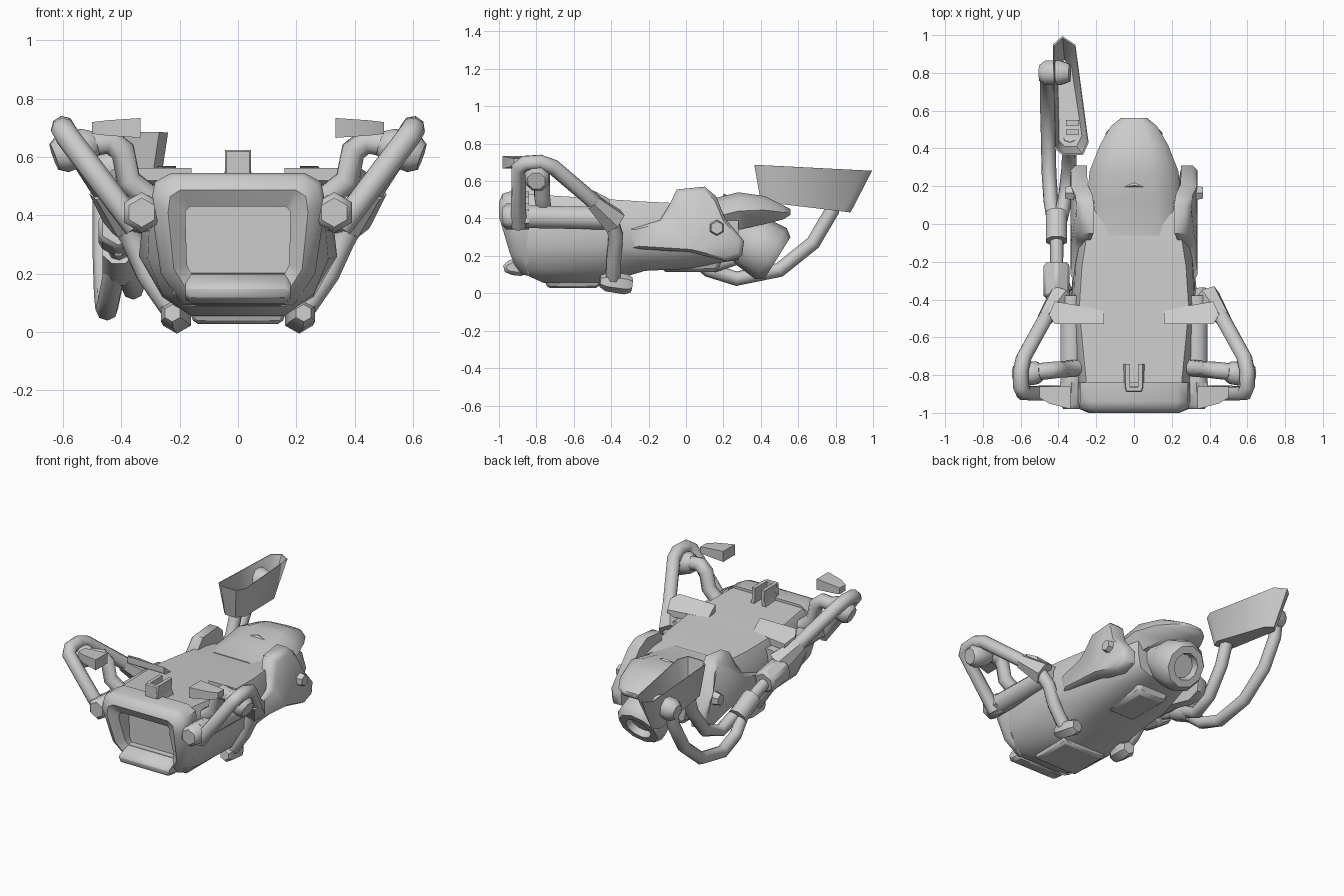
import bpy, bmesh, math
from mathutils import Vector

if "Cube" in bpy.data.objects:
    bpy.data.objects.remove(bpy.data.objects["Cube"])


def finish(name, bm):
    bmesh.ops.recalc_face_normals(bm, faces=bm.faces)
    me = bpy.data.meshes.new(name)
    bm.to_mesh(me)
    bm.free()
    ob = bpy.data.objects.new(name, me)
    bpy.context.collection.objects.link(ob)
    return ob


def loft(name, rings, cap_start=True, cap_end=True, wrap=False):
    bm = bmesh.new()
    vs = [[bm.verts.new(p) for p in r] for r in rings]
    pairs = list(zip(vs, vs[1:])) + ([(vs[-1], vs[0])] if wrap else [])
    for a, b in pairs:
        for i in range(len(a)):
            j = (i + 1) % len(a)
            bm.faces.new((a[i], a[j], b[j], b[i]))
    if not wrap:
        if cap_start:
            bm.faces.new(vs[0])
        if cap_end:
            bm.faces.new(vs[-1])
    return finish(name, bm)


def bevel(ob, w, seg=1):
    m = ob.modifiers.new("bevel", 'BEVEL')
    m.width, m.segments = w, seg
    return ob


def lathe(name, p, q, profile, n=8, turn=.5):
    """profile: (fraction along p->q, radius)"""
    p, q = Vector(p), Vector(q)
    rot = (q - p).to_track_quat('Z', 'Y')
    rings = [[p.lerp(q, t) + rot @ Vector((r * math.cos(a), r * math.sin(a), 0))
              for a in [2 * math.pi * (k + turn) / n for k in range(n)]] for t, r in profile]
    return loft(name, rings)


def cyl(name, p, q, r1, r2=None, n=8):
    return lathe(name, p, q, [(0, r1), (1, r2 or r1)], n)


def tube(name, pts, r, n=8):
    """Mitred sweep along a bent path"""
    pts = [Vector(p) for p in pts]
    rings, prev = [], None
    for i, p in enumerate(pts):
        d = (pts[min(i + 1, len(pts) - 1)] - p).normalized() + (p - pts[max(i - 1, 0)]).normalized()
        d.normalize()
        u = (d.orthogonal() if prev is None else prev - d * prev.dot(d)).normalized()
        prev, v = u, d.cross(u)
        rings.append([p + r * (u * math.cos(a) + v * math.sin(a))
                      for a in [2 * math.pi * k / n for k in range(n)]])
    return loft(name, rings)


def plate(name, prof, x0, x1):
    """Side profile (y, z) extruded along x"""
    return loft(name, [[(x, y, z) for y, z in prof] for x in (x0, x1)])


def box(name, x0, x1, y0, y1, z0, z1, taper=0):
    return loft(name, [[(x0 + t, y0 + t, z), (x1 - t, y0 + t, z), (x1 - t, y1 - t, z), (x0 + t, y1 - t, z)]
                       for z, t in ((z0, taper), (z1, 0))])


def sym(half, y):
    return [(x, y, z) for x, z in half] + [(-x, y, z) for x, z in reversed(half)]


# Main hull
hull = [
    (-.86, [(.25, .53), (.29, .47), (.27, .25), (.22, .13), (.14, .10)]),
    (-.76, [(.26, .525), (.30, .46), (.31, .25), (.26, .13), (.16, .055)]),
    (-.45, [(.29, .505), (.32, .44), (.34, .26), (.26, .12), (.15, .05)]),
    (-.22, [(.275, .49), (.31, .40), (.32, .25), (.24, .15), (.12, .12)]),
    (.0, [(.24, .48), (.27, .42), (.30, .27), (.24, .17), (.12, .13)]),
    (.28, [(.18, .43), (.20, .40), (.20, .30), (.18, .21), (.10, .18)])]
loft("hull", [sym(h, y) for y, h in hull])

# Intake frame, leaning back towards the bottom
outer = [(.23, .545), (.285, .515), (.30, .44), (.265, .20), (.19, .09)]
inner = [(.165, .43), (.18, .415), (.18, .38), (.175, .23), (.16, .20)]
mids = [((a + c) / 2, (b + d) / 2) for (a, b), (c, d) in zip(outer, inner)]
shrink = [(a * .96, .31 + (b - .31) * .95) for a, b in outer]


def lean(half, y):
    return [(x, yy + max(0, .36 - z) * .4, z) for x, yy, z in sym(half, y)]


loft("intake_frame", [sym(outer, -.84), lean(outer, -.94), lean(shrink, -.98), lean(mids, -1.0),
                      lean(inner, -.96), sym(inner, -.84)], wrap=True)
bevel(plate("intake_lip", [(-.86, .09), (-.95, .10), (-.985, .13), (-.97, .165), (-.88, .205), (-.84, .2)],
            -.18, .18), .02)

# Belly plates
bevel(box("front_belly_plate", -.17, .17, -.76, -.45, .028, .08, .02), .012)
bevel(box("rear_belly_plate", -.13, .13, -.16, .2, .115, .2, .03), .02)

# Seat and tail cowl
seat = [(-.06, .265, .487, .30), (.12, .25, .50, .30), (.28, .235, .54, .34),
        (.42, .18, .52, .37), (.52, .12, .47, .395), (.56, .07, .45, .42)]
rings = []
for y, w, zt, zb in seat:
    zm = zb + (zt - zb) * .5
    rings.append(sym([(w * .45, zt), (w * .82, zt - (zt - zm) * .3), (w, zm), (w * .7, zb)], y))
loft("seat", rings)

# Rear thruster with hollow nozzle
lathe("thruster", (0, .13, .415), (0, .49, .19),
      [(0, .14), (.55, .14), (.62, .15), (.9, .16), (1, .13), (1, .085), (.9, .075)], 10)

# Top bracket, open towards the rear
for s in (1, -1):
    loft("bracket_side", [[(s * x, y, z) for x, y in ((a, -.87), (b, -.87), (b, -.74), (a, -.74))]
                          for a, b, z in ((.03, .06, .51), (.022, .042, .56), (.022, .045, .625))])
bevel(box("bracket_front", -.045, .045, -.89, -.86, .51, .625), .006)

for s in (1, -1):
    side = "right" if s > 0 else "left"

    def m(*pts):
        return [(s * x, y, z) for x, y, z in pts]

    # Side fairing and its bolt
    fin = [(-.32, .34), (-.14, .39), (-.09, .47), (-.05, .555), (.10, .57), (.16, .52), (.21, .40),
           (.31, .28), (.30, .20), (.22, .17), (.02, .22), (-.3, .24)]
    loft(side + "_fairing", [[(s * (x - max(0, z - .38) * .2), y, z) for y, z in
                              [(.1 + (a - .1) * k, .34 + (b - .34) * k) for a, b in fin]]
                             for x, k in ((.25, 1), (.31, 1), (.335, .88))])
    cyl(side + "_fairing_bolt", *m((.30, .165, .35), (.365, .165, .35)), .05, .035, 6)

    # Side cylinder and front nut
    cyl(side + "_side_cylinder", *m((.33, -.9, .41), (.33, -.38, .40)), .065)
    lathe(side + "_cylinder_nut", *m((.33, -.98, .41), (.33, -.84, .41)),
          [(0, .05), (.15, .07), (1, .07)], 6)

    # Guard loop running down to the foot
    tube(side + "_guard_loop", m((.35, -.895, .36), (.585, -.895, .67), (.60, -.86, .695),
                                 (.60, -.78, .70), (.585, -.71, .675), (.42, -.41, .42),
                                 (.36, -.375, .31), (.31, -.385, .2), (.22, -.39, .07)), .042)
    cyl(side + "_guard_socket", *m((.47, -.50, .49), (.385, -.385, .385)), .045, .075, 6)
    lathe(side + "_foot", *m((.225, -.46, .065), (.205, -.29, .045)),
          [(0, .03), (.2, .05), (.8, .055), (1, .04)], 6)

    # Handgrip
    lathe(side + "_grip_joint", *m((.63, -.80, .60), (.49, -.785, .65)),
          [(0, .05), (.2, .07), (.8, .065), (1, .045)])
    tube(side + "_handgrip", m((.53, -.785, .64), (.44, -.775, .655), (.395, -.77, .62),
                               (.375, -.77, .52), (.29, -.76, .45)), .045)

    # Mirror wedge
    loft(side + "_mirror", [[(s * x, y, z) for y, z in ((-.98 + c, .70 - h), (-.86, .70 - h),
                                                       (-.86, .70 + h), (-.98 + c, .70 + h))]
                            for x, h, c in ((.335, .034, .0), (.45, .026, .03), (.50, .02, .06))])

    # Top wing plate, sloping down to the rear
    loft(side + "_wing_plate", [m((.16, -.53, zf), (.42, -.53, zf), (.45, -.48, zf - .02),
                                  (.42, -.41, zr), (.30, -.43, zr), (.16, -.46, zr))
                                for zf, zr in ((.52, .465), (.562, .505))])

# Left side exhaust block, pipes and couplings
bevel(cyl("exhaust_block", (-.41, -.39, .36), (-.41, -.21, .33), .08, .08, 6), .015)
tube("exhaust_feed", [(-.36, -.36, .36), (-.41, -.24, .33), (-.41, .02, .24)], .036)
cyl("exhaust_coupling", (-.41, -.09, .285), (-.41, .06, .21), .06, .06, 8)
tube("outer_exhaust_pipe", [(-.42, .0, .23), (-.44, .12, .125), (-.45, .27, .078), (-.455, .50, .125),
                            (-.46, .68, .27), (-.46, .78, .44), (-.455, .80, .54)], .039)
tube("inner_exhaust_pipe", [(-.39, .02, .23), (-.36, .16, .15), (-.345, .30, .20),
                            (-.34, .42, .36), (-.34, .47, .50)], .039)
lathe("exhaust_elbow", (-.50, .80, .55), (-.34, .80, .57), [(0, .045), (.2, .07), (.7, .07), (1, .05)])

# Rear exhaust scoop, open on top
top = [(-.42, .40), (-.38, .365), (-.27, .365), (-.24, .43), (-.31, .95), (-.38, .995), (-.43, .95)]
low = [(-.40, .43), (-.37, .40), (-.30, .40), (-.27, .46), (-.33, .84), (-.37, .88), (-.41, .84)]


def scoop(pts, z0, slope, k):
    return [(-.345 + (x + .345) * k, .66 + (y - .66) * (.5 + k / 2), z0 - slope * (y - .4)) for x, y in pts]


loft("exhaust_scoop", [scoop(low, .49, .12, 1), scoop(top, .685, .05, 1),
                       scoop(top, .685, .05, .94), scoop(low, .51, .12, .92)])
for y in (.47, .52):
    box("scoop_slot", -.36, -.29, y, y + .03, .49, .515)

# Shading
bpy.ops.object.select_all(action='SELECT')
bpy.context.view_layer.objects.active = bpy.data.objects["hull"]
bpy.ops.object.shade_smooth_by_angle(angle=math.radians(50))
